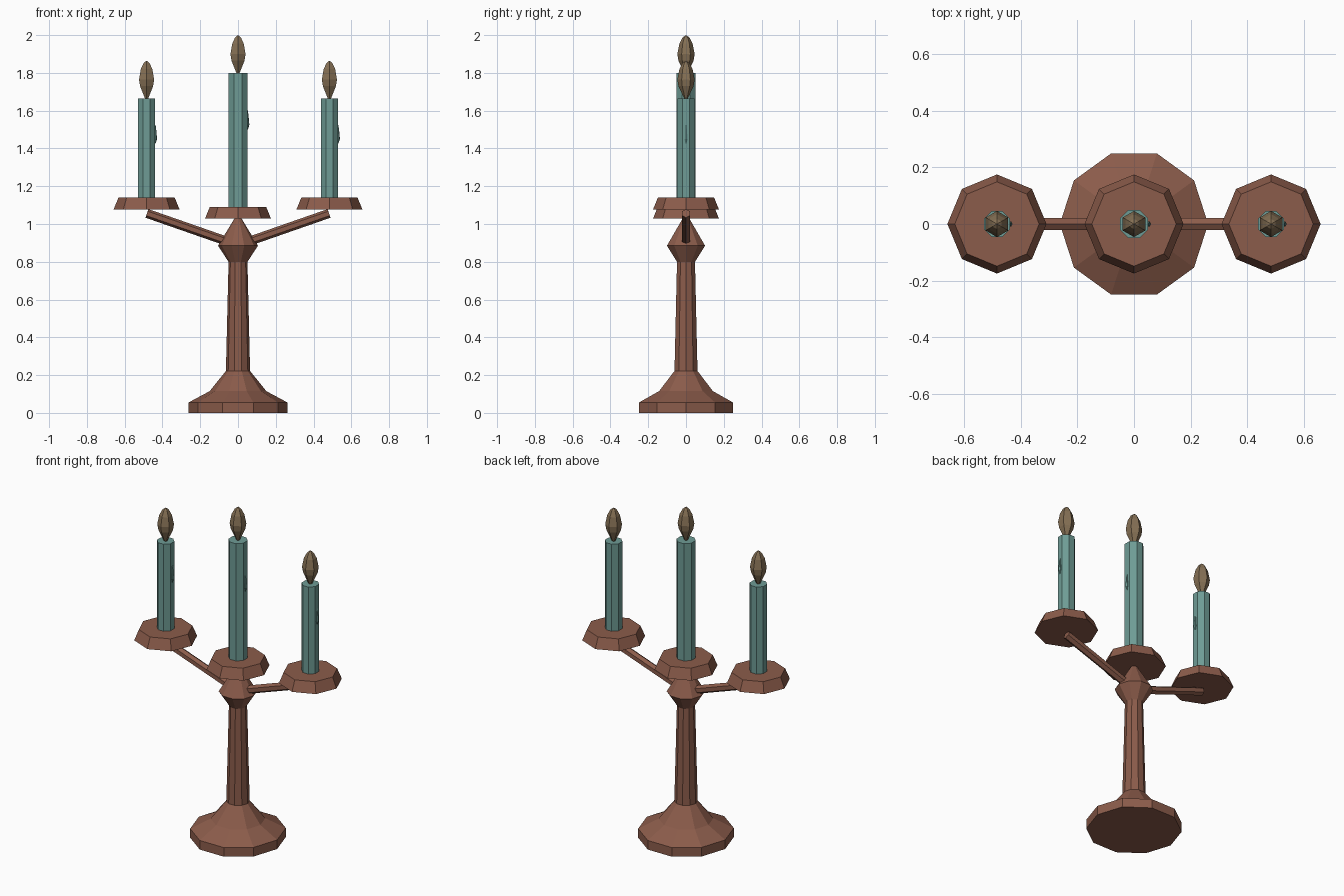
import bpy, bmesh, math
from mathutils import Vector

if "Cube" in bpy.data.objects:
    bpy.data.objects.remove(bpy.data.objects["Cube"])


def material(name, rgb):
    m = bpy.data.materials.new(name)
    m.use_nodes = True
    m.diffuse_color = (*rgb, 1)
    m.node_tree.nodes["Principled BSDF"].inputs["Base Color"].default_value = (*rgb, 1)
    return m


BRONZE = material("brown bronze", (0.26, 0.107, 0.07))
WAX = material("teal wax", (0.156, 0.33, 0.3))
FLAME = material("tan flame", (0.235, 0.162, 0.09))


def lathe(name, profile, sides, mat, origin=(0, 0, 0), turn=0.0, axis=(0, 0, 1)):
    """Closed faceted solid turned from (radius, height) points along an axis."""
    bm = bmesh.new()
    rings = []
    for r, z in profile:
        ring = []
        for i in range(sides):
            a = turn + math.tau * i / sides
            ring.append(bm.verts.new((r * math.cos(a), r * math.sin(a), z)))
        rings.append(ring)
    for low, high in zip(rings, rings[1:]):
        for i in range(sides):
            j = (i + 1) % sides
            bm.faces.new((low[i], low[j], high[j], high[i]))
    bm.faces.new(rings[0][::-1])
    bm.faces.new(rings[-1])
    bmesh.ops.remove_doubles(bm, verts=bm.verts, dist=1e-5)
    mesh = bpy.data.meshes.new(name)
    bm.to_mesh(mesh)
    bm.free()
    mesh.materials.append(mat)
    obj = bpy.data.objects.new(name, mesh)
    obj.location = origin
    obj.rotation_euler = Vector(axis).to_track_quat("Z", "Y").to_euler()
    bpy.context.collection.objects.link(obj)
    return obj


# Foot, column and knob
lathe("foot", [(0.262, 0), (0.262, 0.055), (0.15, 0.115), (0.064, 0.222)], 10, BRONZE)
lathe("column", [(0.064, 0.222), (0.05, 0.8)], 10, BRONZE)
lathe("knob", [(0.05, 0.8), (0.106, 0.885), (0.012, 1.04)], 10, BRONZE)


def holder(side, x, z, radius, height):
    """Drip dish with candle, wax drip and flame."""
    top = z + 0.063
    wick = top + height
    lathe(side + "_dish", [(0.175, 0), (0.149, 0.063)], 8, BRONZE, (x, 0, z))
    lathe(side + "_candle", [(radius, 0), (radius, height)], 8, WAX, (x, 0, top),
          turn=math.pi / 8)
    lathe(side + "_wax_drip", [(0.002, -0.05), (0.01, -0.025), (0.006, 0.02), (0.002, 0.05)],
          6, WAX, (x + radius * 0.93, 0, wick - 0.19 - 0.06 * (x == 0)))
    lathe(side + "_flame", [(0.01, 0), (0.04, 0.065), (0.046, 0.1), (0.035, 0.155),
                            (0.018, 0.187), (0.0, 0.2)],
          6, FLAME, (x, 0, wick), turn=math.pi / 6)


holder("centre", 0, 1.028, 0.054, 0.709)

# Side arms and their holders
for side, s in (("left", 1), ("right", -1)):
    start = Vector((0, 0, 0.888))
    end = Vector((s * 0.482, 0, 1.056))
    span = end - start
    lathe(side + "_arm", [(0.024, 0), (0.024, span.length)], 6, BRONZE, start,
          turn=math.pi / 2 if s > 0 else -math.pi / 2, axis=span)
    holder(side, s * 0.484, 1.076, 0.049, 0.526)
